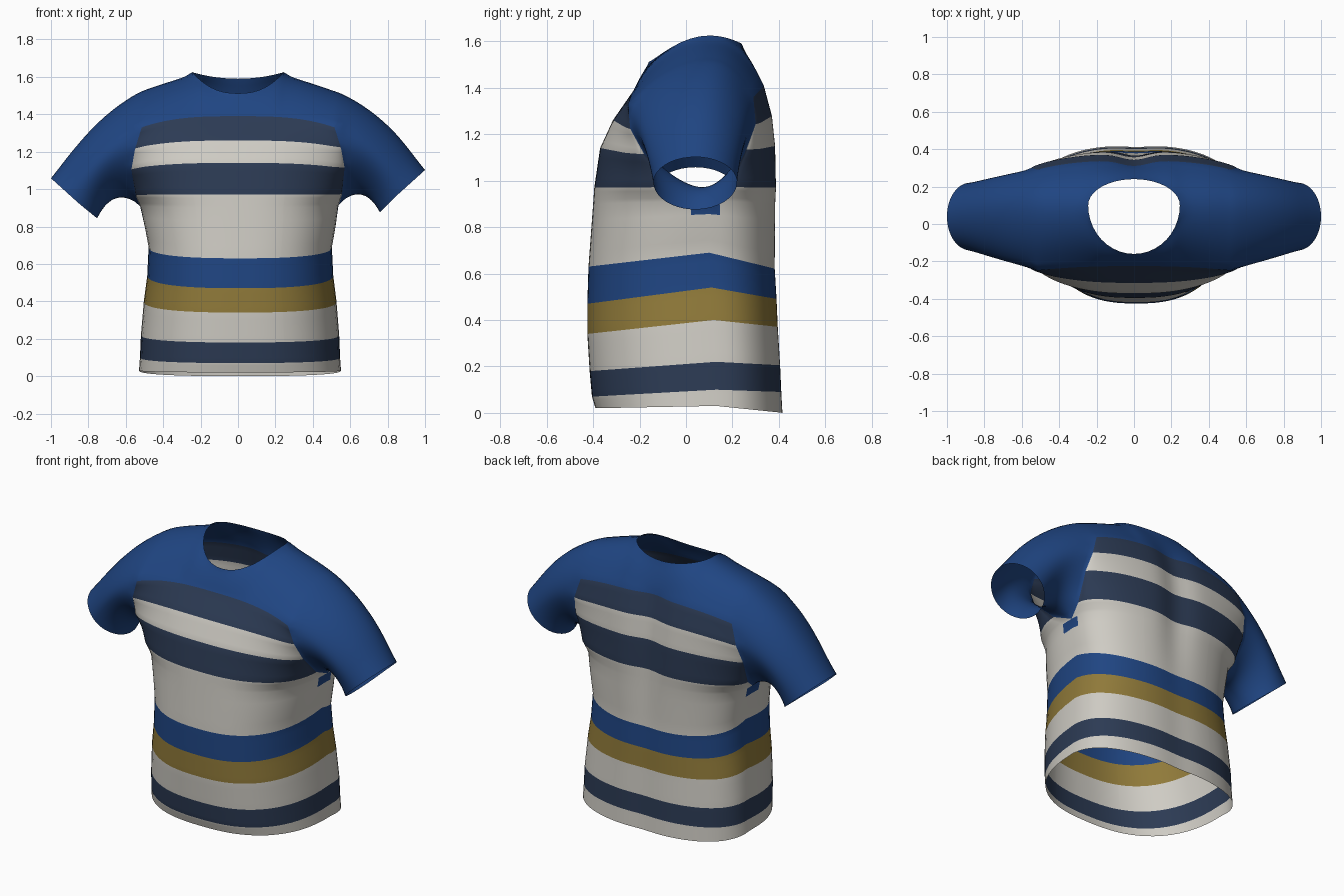
import bpy, bmesh, math
from mathutils import Vector

if "Cube" in bpy.data.objects:
    bpy.data.objects.remove(bpy.data.objects["Cube"])

# ---- colours
COLOURS = {"off_white": (0.62, 0.60, 0.55), "navy": (0.025, 0.043, 0.088),
           "gold": (0.28, 0.195, 0.042), "royal_blue": (0.014, 0.060, 0.225)}
WHITE, NAVY, GOLD, BLUE = range(4)

# ---- stripe levels, hem to chest: heights at the middle and at the side seam
BANDS = [WHITE, NAVY, WHITE, GOLD, BLUE, WHITE, WHITE, NAVY, WHITE, NAVY]
SIDE_X = [.54, .535, .53, .515, .497, .49, .53, .552, .57, .55, .515]
POWER = [.41, .41, .41, .41, .41, .41, .42, .5, .68, .8, .9]
FRONT = dict(
    mid_z=[.02, .07, .18, .34, .47, .63, .90, .97, 1.14, 1.26, 1.39],
    side_z=[.03, .10, .22, .40, .54, .69, .91, .97, 1.11, 1.22, 1.33],
    mid_y=[-.39, -.405, -.415, -.425, -.425, -.42, -.40, -.395, -.37, -.315, -.225],
    side_y=[.13, .13, .13, .12, .11, .1, .1, -.03, -.18, -.24, -.25])
BACK = dict(
    mid_z=[0, .09, .205, .37, .49, .62, .90, .97, 1.15, 1.28, 1.41],
    side_z=[.03, .10, .22, .40, .54, .69, .91, .97, 1.13, 1.24, 1.36],
    mid_y=[.42, .415, .41, .40, .395, .388, .392, .395, .39, .375, .34],
    side_y=[.13, .13, .13, .12, .11, .1, .1, .18, .26, .30, .29])
SPINE = [.008, .008, .008, .008, .008, .01, .025, .03, .032, .032, .03]

NECK_X, ARM_X, RIDGE_Y = .245, .55, .1
SUB, TOP_ROWS, ARMPIT = 4, 8, 6


def at(table, t):
    k = min(int(t), len(table) - 2)
    return table[k] + (table[k + 1] - table[k]) * (t - k)


# stations across the half shirt, dense at the neck corner and the side seam
xs = [NECK_X * math.sin(math.pi / 2 * i / 10) for i in range(11)]
xs += [NECK_X + (ARM_X - NECK_X) * math.sin(math.pi / 2 * i / 12) for i in range(1, 13)]
rows = [k / SUB for k in range(len(BANDS) * SUB + 1)]


def chest_point(side, t, u):
    """Point on the striped part of the front or back panel."""
    x = u * at(SIDE_X, t)
    ys, ym = at(side["side_y"], t), at(side["mid_y"], t)
    bow = max(0, 1 - u ** 2.5) ** at(POWER, t)
    y = ys + (ym - ys) * bow
    if side is BACK:                       # hollow along the spine
        y -= at(SPINE, t) * math.exp(-(x / .1) ** 2)
    z = at(side["mid_z"], t)
    z += (at(side["side_z"], t) - z) * (1 - bow if t < ARMPIT else u ** 3)
    return Vector((x, y, z))


def top_edge(side, x):
    """Neckline near the middle, shoulder ridge further out."""
    if x < NECK_X - 1e-6:
        r = x / NECK_X
        bow = math.sqrt(1 - r * r)
        if side is FRONT:
            return Vector((x, RIDGE_Y - .26 * bow, 1.512 + .113 * r ** 2.4))
        return Vector((x, RIDGE_Y + .14 * bow, 1.59 + .035 * r ** 2))
    d = (x - NECK_X) / (ARM_X - NECK_X)
    return Vector((x, RIDGE_Y, 1.625 - .08 * d - .02 * d * d))


def column(side, x):
    u = x / ARM_X
    pts = [chest_point(side, t, u) for t in rows]
    p, q = pts[-1], top_edge(side, x)
    w = min(1, u * 2.2)
    c = Vector(((p.x + q.x) / 2, p.y + (q.y - p.y) * (.5 - .12 * w),
                p.z + (q.z - p.z) * (.55 + .35 * w)))
    for m in range(1, TOP_ROWS + 1):
        s = m / TOP_ROWS
        pts.append(p * (1 - s) ** 2 + c * 2 * s * (1 - s) + q * s * s)
    return pts


bm = bmesh.new()


def skin(columns, colour):
    grid = [[bm.verts.new(p) for p in col] for col in columns]
    for a, b in zip(grid, grid[1:]):
        for j in range(len(a) - 1):
            f = bm.faces.new((a[j], b[j], b[j + 1], a[j + 1]))
            f.material_index = colour(j)


def band_colour(j):
    return BANDS[j // SUB] if j < len(BANDS) * SUB else BLUE


# ---- front and back panels, then the half sleeve growing out of each armhole edge
CUFF, CUFF_UP, CUFF_R = Vector((.878, .04, .97)), Vector((.122, 0, .11)), .18
for side, sign in ((FRONT, -1), (BACK, 1)):
    cols = [column(side, x) for x in xs]
    skin(cols, band_colour)
    arm = cols[-1][ARMPIT * SUB:]
    run = [0]
    for a, b in zip(arm, arm[1:]):
        run.append(run[-1] + (b - a).length)
    sleeve = []
    for i in range(13):
        s = i / 12
        ring = []
        for p, d in zip(arm, run):
            f = d / run[-1]
            ang = math.pi * f
            end = CUFF - CUFF_UP * math.cos(ang) + Vector((0, sign * CUFF_R * math.sin(ang), 0))
            lift = 4 * s * (1 - s) * (.07 - .02 * f)
            ring.append(p.lerp(end, s) + Vector((.2 * lift, 0, lift)))
        sleeve.append(ring)
    skin(sleeve, lambda j: BLUE)
bmesh.ops.remove_doubles(bm, verts=bm.verts, dist=.0004)

# ---- soften the yoke and sleeves, away from open edges and stripes
for v in bm.verts:
    if v.co.x < 1e-6:
        v.co.x = 0
bmesh.ops.mirror(bm, geom=bm.verts[:] + bm.edges[:] + bm.faces[:], axis='X', merge_dist=.0004)
soft = [v for v in bm.verts if not v.is_boundary
        and all(f.material_index == BLUE for f in v.link_faces) and v.co.z > .86]
for _ in range(12):
    bmesh.ops.smooth_vert(bm, verts=soft, factor=.5,
                          use_axis_x=True, use_axis_y=True, use_axis_z=True)

# ---- small gusset under each armpit
for f in bm.faces:
    c = f.calc_center_median()
    if abs(c.x) > .45 and .82 < c.z < .91 and f.material_index == WHITE \
            and abs(c.y - .1) < (c.z - .8) * .55:
        f.material_index = BLUE

# ---- uneven drape: body hangs slightly to +x, one sleeve sits lower
for v in bm.verts:
    out = max(0, min(1, (abs(v.co.x) - .5) / .35))
    if v.co.z > .75:
        v.co.z += math.copysign(.022, v.co.x) * out
    v.co.x += .012 * max(0, min(1, (1.1 - v.co.z) / .3)) * (1 - out)
bmesh.ops.recalc_face_normals(bm, faces=bm.faces)

mesh = bpy.data.meshes.new("striped_shirt")
bm.to_mesh(mesh)
bm.free()
for name, rgb in COLOURS.items():
    mat = bpy.data.materials.new(name)
    mat.diffuse_color = (*rgb, 1)
    mat.use_nodes = True
    mat.node_tree.nodes["Principled BSDF"].inputs["Base Color"].default_value = mat.diffuse_color
    mesh.materials.append(mat)
shirt = bpy.data.objects.new("striped_shirt", mesh)
bpy.context.collection.objects.link(shirt)
bpy.context.view_layer.objects.active = shirt
shirt.select_set(True)
bpy.ops.object.shade_smooth_by_angle(angle=math.radians(70))
